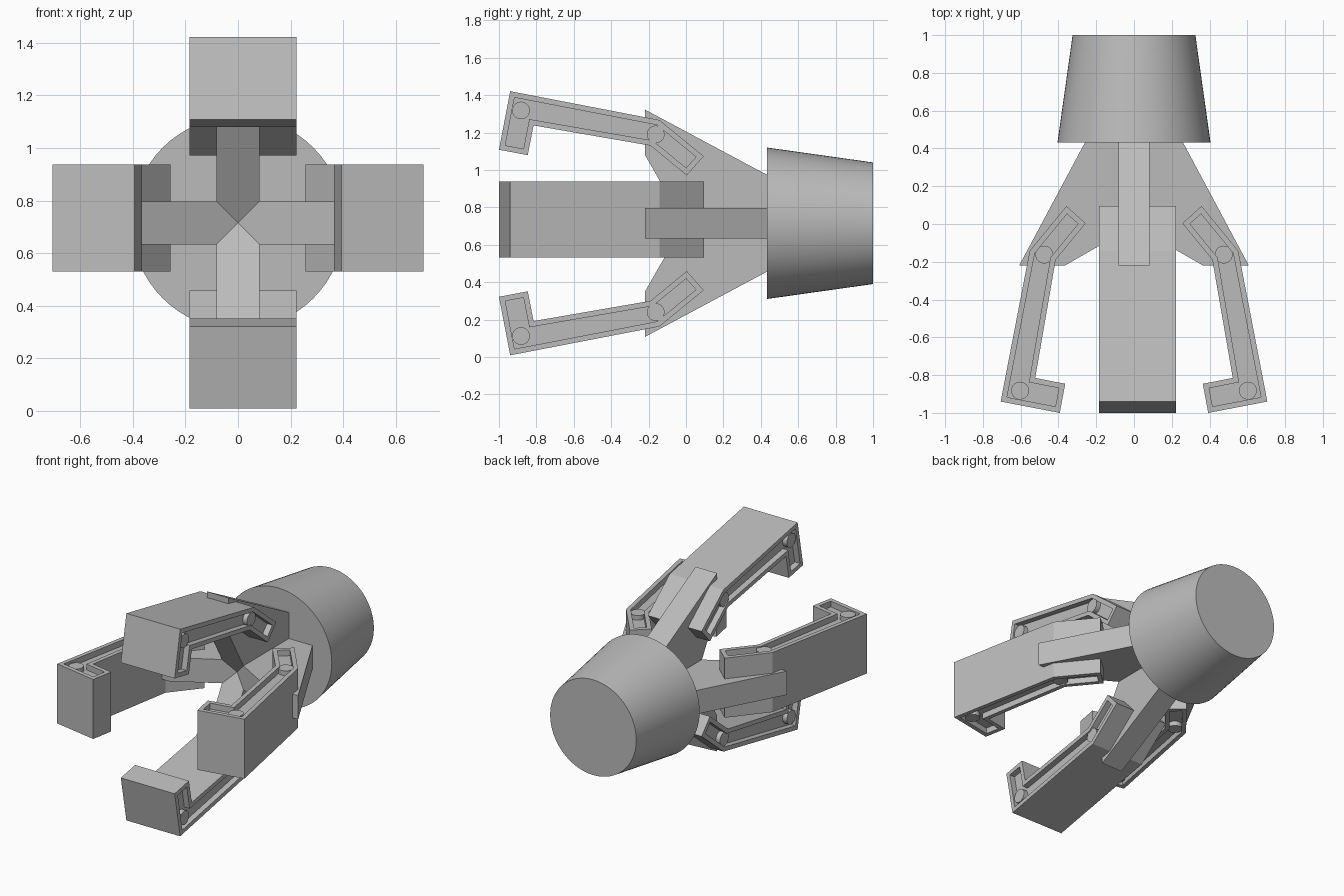
import bpy
import bmesh
import math
from mathutils import Matrix, Vector

AXIS_Z = 0.715

cube = bpy.data.objects.get("Cube")
if cube:
    bpy.data.objects.remove(cube, do_unlink=True)

grey = bpy.data.materials.new("plain grey")
grey.use_nodes = True
grey.diffuse_color = (0.5, 0.5, 0.5, 1)
grey.node_tree.nodes["Principled BSDF"].inputs["Base Color"].default_value = (0.5, 0.5, 0.5, 1)


def finish(bm, name, matrix):
    bm.transform(matrix)
    bmesh.ops.recalc_face_normals(bm, faces=bm.faces[:])
    mesh = bpy.data.meshes.new(name)
    bm.to_mesh(mesh)
    bm.free()
    mesh.materials.append(grey)
    obj = bpy.data.objects.new(name, mesh)
    bpy.context.collection.objects.link(obj)
    return obj


def smooth(obj):
    bpy.ops.object.select_all(action='DESELECT')
    obj.select_set(True)
    bpy.context.view_layer.objects.active = obj
    bpy.ops.object.shade_smooth_by_angle(angle=math.radians(35))


def prism(profile, low, high):
    """Extrude a (depth, radius) outline across the width; returns mesh and both caps."""
    bm = bmesh.new()
    face = bm.faces.new([bm.verts.new((low, y, r)) for y, r in profile])
    moved = bmesh.ops.extrude_face_region(bm, geom=[face], use_keep_orig=True)["geom"]
    verts = [v for v in moved if isinstance(v, bmesh.types.BMVert)]
    bmesh.ops.translate(bm, verts=verts, vec=(high - low, 0, 0))
    bmesh.ops.recalc_face_normals(bm, faces=bm.faces[:])
    caps = [f for f in bm.faces if abs(f.normal.x) > 0.9]
    return bm, caps


# Outlines in (depth y, distance from the central axis)
ARM = [(0.47, 0.239), (-0.22, 0.608), (-0.22, 0.366), (-0.01, 0), (0.47, 0)]
FINGER = [(-0.94, 0.706), (-1.0, 0.393), (-0.846, 0.364), (-0.815, 0.523),
          (-0.19, 0.415), (0.004, 0.256), (0.095, 0.358), (-0.142, 0.552)]
PINS = {"knuckle_pin": (-0.162, 0.475), "tip_pin": (-0.882, 0.603)}
LOW, HIGH = -0.184, 0.222
RIM, RECESS, PIN_GAP = 0.029, 0.04, 0.008

# Wrist: tapered drum behind the palm
bm = bmesh.new()
bmesh.ops.create_cone(bm, cap_ends=True, segments=64, radius1=0.405, radius2=0.325, depth=0.568)
wrist = finish(bm, "wrist", Matrix.Translation((0, 0.716, AXIS_Z)) @ Matrix.Rotation(-math.pi / 2, 4, 'X'))
smooth(wrist)

# Each side: (width direction, outward direction)
X, Z = Vector((1, 0, 0)), Vector((0, 0, 1))
SIDES = {"top": (X, Z), "bottom": (X, -Z), "left": (Z, X), "right": (Z, -X)}

for side, (across, outward) in SIDES.items():
    place = Matrix((across, (0, 1, 0), outward)).transposed().to_4x4()
    place = Matrix.Translation((0, 0, AXIS_Z)) @ place

    # Palm arm
    bm, _ = prism(ARM, -0.081, 0.081)
    finish(bm, side + "_arm", place)

    # Hooked finger with a rimmed recess in both flanks
    bm, caps = prism(FINGER, LOW, HIGH)
    for cap in caps:
        inward = -cap.normal.copy()
        bmesh.ops.inset_region(bm, faces=[cap], thickness=RIM, use_even_offset=True)
        floor = bmesh.ops.extrude_discrete_faces(bm, faces=[cap])["faces"][0]
        bmesh.ops.translate(bm, verts=floor.verts[:], vec=inward * RECESS)
    finish(bm, side + "_finger", place)

    # Hinge pins
    for name, (y, r) in PINS.items():
        bm = bmesh.new()
        bmesh.ops.create_cone(bm, cap_ends=True, segments=32, radius1=0.047, radius2=0.047,
                              depth=HIGH - LOW - 2 * PIN_GAP)
        spot = Matrix.Translation(((LOW + HIGH) / 2, y, r)) @ Matrix.Rotation(math.pi / 2, 4, 'Y')
        smooth(finish(bm, side + "_" + name, place @ spot))
